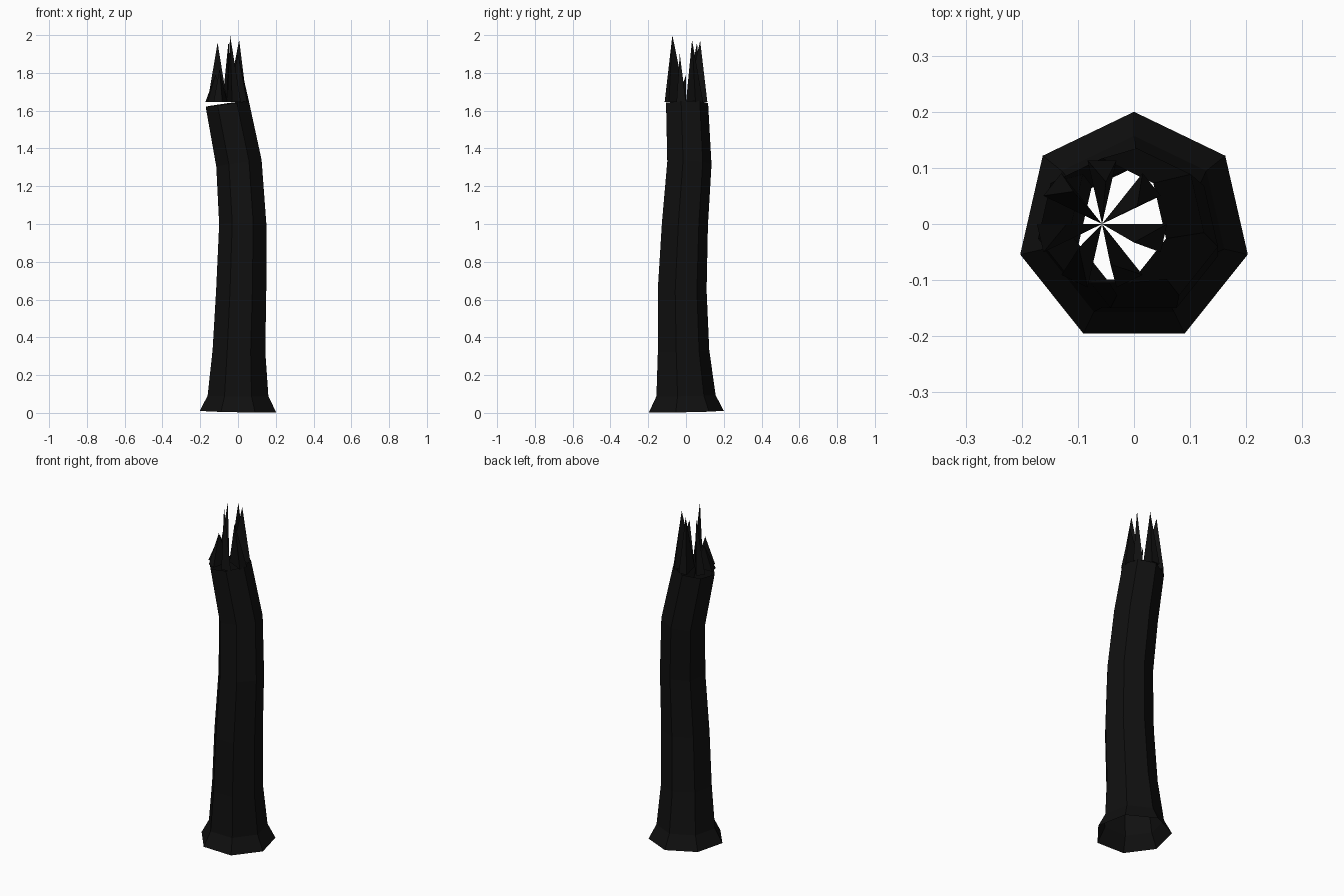
import bpy, math

if "Cube" in bpy.data.objects:
    bpy.data.objects.remove(bpy.data.objects["Cube"])

char = bpy.data.materials.new("charred_black")
char.diffuse_color = (0.005, 0.005, 0.005, 1)
char.use_nodes = True
char.node_tree.nodes["Principled BSDF"].inputs["Base Color"].default_value = char.diffuse_color

SIDES = 7


def make(name, verts, faces):
    mesh = bpy.data.meshes.new(name)
    mesh.from_pydata(verts, [], faces)
    mesh.materials.append(char)
    obj = bpy.data.objects.new(name, mesh)
    bpy.context.collection.objects.link(obj)
    return obj


def polar(cx, cy, r, deg):
    a = math.radians(deg)
    return cx + r * math.cos(a), cy + r * math.sin(a)


# Hollow bent trunk, open at both ends: centre x, y, z, radius, tilt along x, tilt along y
rings = [
    (0.000, -0.008, 0.007, 0.208, -0.02, 0.02),
    (0.000, -0.008, 0.090, 0.165, -0.01, 0.02),
    (0.005, -0.020, 0.330, 0.143, -0.03, 0.02),
    (0.017, -0.027, 0.650, 0.136, -0.03, 0.00),
    (0.025, -0.012, 1.000, 0.128, 0.02, -0.06),
    (0.005, 0.012, 1.320, 0.123, 0.15, -0.05),
    (-0.057, 0.000, 1.637, 0.117, 0.14, 0.02),
]
verts, faces = [], []
for cx, cy, cz, r, tx, ty in rings:
    for i in range(SIDES):
        x, y = polar(cx, cy, r, 90 + 360 * i / SIDES)
        verts.append((x, y, cz + tx * (x - cx) + ty * (y - cy)))
for k in range(len(rings) - 1):
    for i in range(SIDES):
        j = (i + 1) % SIDES
        a, b = k * SIDES, (k + 1) * SIDES
        faces.append((a + i, a + j, b + j, b + i))
make("trunk", verts, faces)

# Splintered top: narrow wedges meeting at the trunk centre, each with its own tip
tips = [
    (-0.050, 0.075, 1.97), (-0.108, 0.058, 1.96), (-0.120, 0.000, 1.79),
    (-0.098, -0.042, 1.82), (-0.042, -0.072, 2.00), (0.000, -0.033, 1.90),
    (0.006, 0.032, 1.975),
]
cx, cy, z = -0.057, 0.0, 1.645
for i, tip in enumerate(tips):
    mid = 90 + 360 * i / SIDES
    half = 90 / SIDES
    a = (*polar(cx, cy, 0.116, mid - half), z)
    b = (*polar(cx, cy, 0.116, mid + half), z)
    make(f"splinter_{i + 1}", [a, b, (cx, cy, z), tip],
         [(0, 1, 3), (1, 2, 3), (2, 0, 3), (2, 1, 0)])
